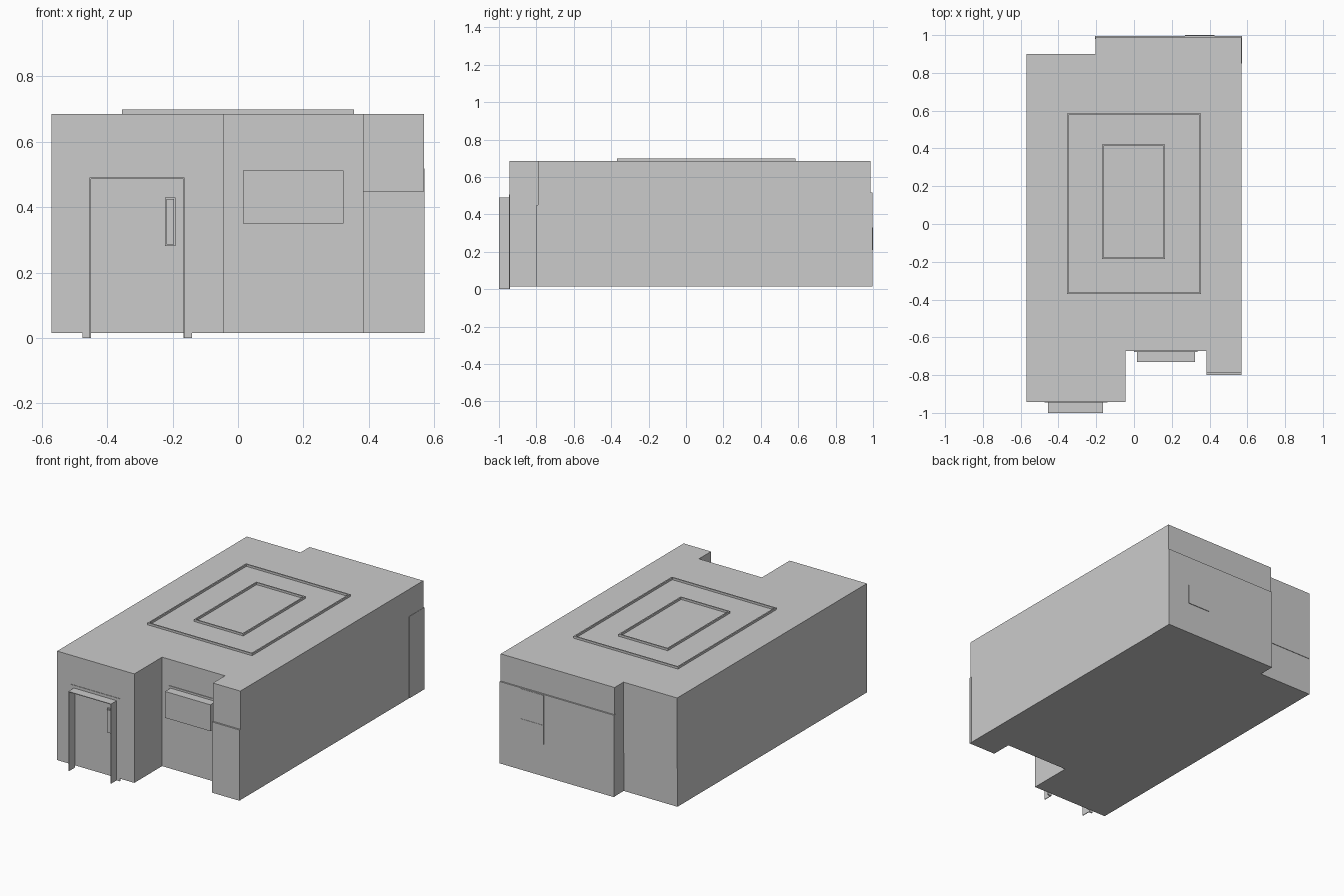
import bpy, bmesh

if "Cube" in bpy.data.objects:
    bpy.data.objects.remove(bpy.data.objects["Cube"])


def mesh_object(name, bm):
    bmesh.ops.recalc_face_normals(bm, faces=bm.faces)
    me = bpy.data.meshes.new(name)
    bm.to_mesh(me)
    bm.free()
    ob = bpy.data.objects.new(name, me)
    bpy.context.collection.objects.link(ob)
    return ob


def prism(name, outline, z0, z1):
    """Extrude a plan outline from z0 to z1."""
    bm = bmesh.new()
    face = bm.faces.new([bm.verts.new((x, y, z0)) for x, y in outline])
    top = bmesh.ops.extrude_face_region(bm, geom=[face], use_keep_orig=True)["geom"]
    for v in top:
        if isinstance(v, bmesh.types.BMVert):
            v.co.z = z1
    return mesh_object(name, bm)


def box(name, x, y, z):
    """Box from (min, max) pairs."""
    return prism(name, [(x[0], y[0]), (x[1], y[0]), (x[1], y[1]), (x[0], y[1])], *z)


def roof_rim(name, x, y, z, t):
    """Thin raised rectangular border on the roof."""
    box(name + "_left", (x[0], x[0] + t), y, z)
    box(name + "_right", (x[1] - t, x[1]), y, z)
    inner = (x[0] + t, x[1] - t)
    box(name + "_front", inner, (y[0], y[0] + t), z)
    box(name + "_back", inner, (y[1] - t, y[1]), z)


BASE, TOP = 0.015, 0.685

# Main building with notched front and stepped back
prism("building", [(-0.57, -0.943), (-0.045, -0.943), (-0.045, -0.673), (0.383, -0.673),
                   (0.383, -0.79), (0.569, -0.79), (0.569, 0.987), (-0.205, 0.987),
                   (-0.205, 0.897), (-0.57, 0.897)], BASE, TOP)

# Roof borders
roof_rim("outer_roof_rim", (-0.355, 0.355), (-0.37, 0.585), (TOP - 0.004, 0.698), 0.008)
roof_rim("inner_roof_rim", (-0.17, 0.165), (-0.185, 0.42), (TOP - 0.004, 0.698), 0.008)

# Door surround on the wall, reaching the ground
for side, x in (("left", (-0.475, -0.452)), ("right", (-0.164, -0.141))):
    box("door_jamb_" + side, x, (-0.946, -0.940), (0, 0.507))
box("door_lintel", (-0.452, -0.164), (-0.946, -0.940), (0.49, 0.507))

# Thin hood projecting around the door
box("door_hood_left", (-0.454, -0.450), (-1.0, -0.942), (0, 0.49))
box("door_hood_right", (-0.167, -0.163), (-1.0, -0.942), (0, 0.49))
box("door_hood_top", (-0.450, -0.167), (-1.0, -0.942), (0.486, 0.49))

# Door handle plate with raised grip
box("handle_plate", (-0.224, -0.191), (-0.952, -0.940), (0.281, 0.43))
box("handle_grip", (-0.218, -0.196), (-0.960, -0.950), (0.286, 0.425))

# Window box and its wall trim
box("window_box", (0.015, 0.323), (-0.73, -0.670), (0.35, 0.512))
box("window_trim", (0.0, 0.335), (-0.677, -0.670), (0.338, 0.524))

# Thicker lower part of the front pier
box("pier_base", (0.383, 0.570), (-0.80, -0.785), (BASE, 0.45))

# Rear lower cladding wrapping round the right corner
box("rear_cladding", (-0.206, 0.571), (0.98, 0.996), (BASE, 0.518))
box("rear_side_cladding", (0.56, 0.571), (0.85, 0.982), (BASE, 0.518))
box("rear_left_upper_cladding", (-0.57, -0.204), (0.89, 0.90), (0.25, TOP))

# Two plates on the rear cladding
box("rear_upper_plate", (0.27, 0.425), (0.99, 0.998), (0.33, 0.513))
box("rear_lower_plate", (0.27, 0.425), (0.99, 1.0), (0.21, 0.33))
